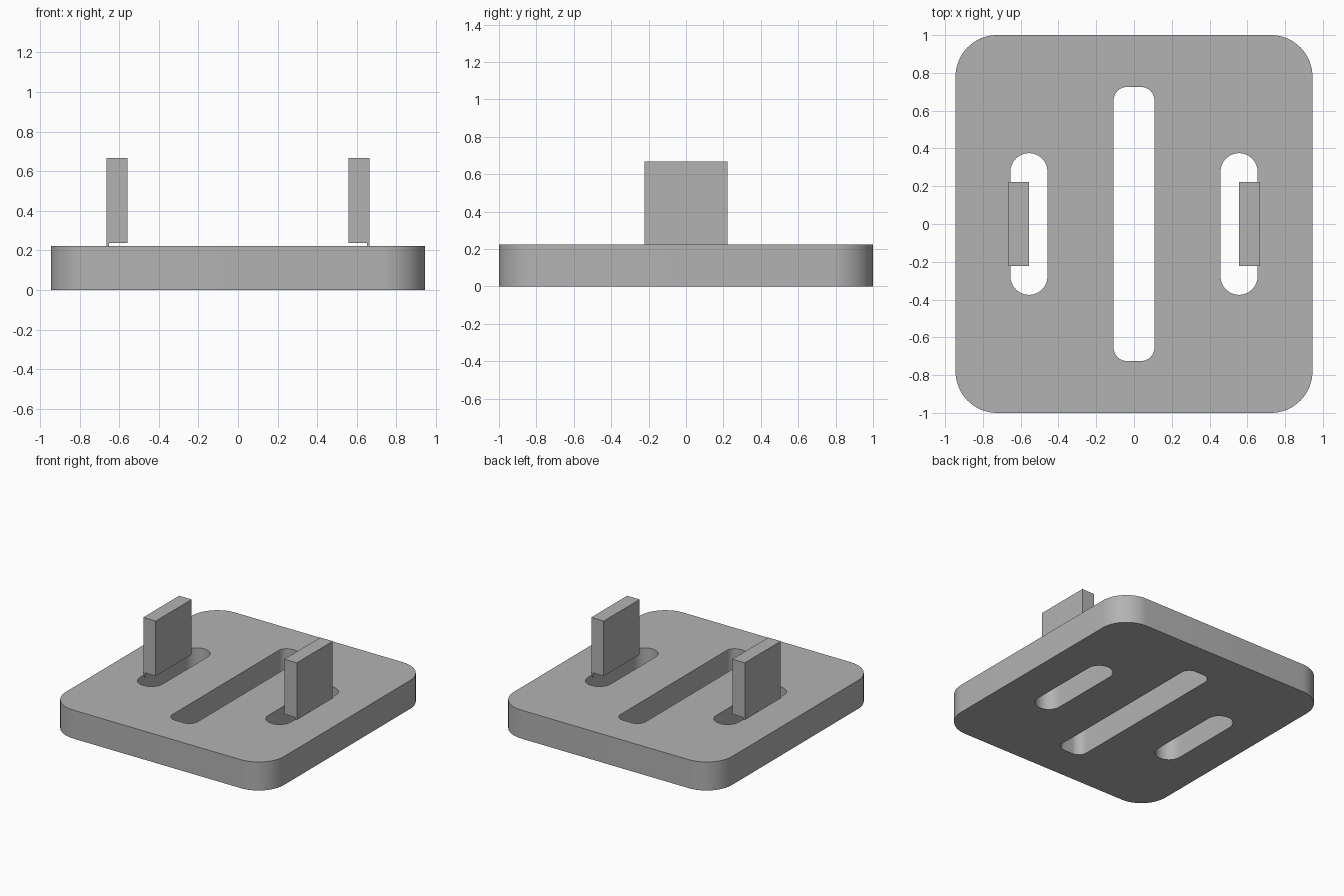
import bpy, bmesh, math

cube = bpy.data.objects.get("Cube")
if cube:
    bpy.data.objects.remove(cube, do_unlink=True)

grey = bpy.data.materials.new("plain grey")
grey.use_nodes = True
colour = (0.45, 0.45, 0.45, 1)
grey.diffuse_color = colour
grey.node_tree.nodes["Principled BSDF"].inputs["Base Color"].default_value = colour


def rounded_prism(name, x, half_x, half_y, z0, z1, radius=0, steps=12):
    """Upright block whose vertical corners are rounded."""
    outline = []
    for quarter, (sx, sy) in enumerate([(1, 1), (-1, 1), (-1, -1), (1, -1)]):
        for i in range(steps + 1 if radius else 1):
            a = (quarter + i / steps) * math.pi / 2
            outline.append((x + sx * (half_x - radius) + radius * math.cos(a),
                            sy * (half_y - radius) + radius * math.sin(a)))
    bm = bmesh.new()
    base = bm.faces.new([bm.verts.new((px, py, z0)) for px, py in outline])
    top = bmesh.ops.extrude_face_region(bm, geom=[base])["geom"]
    bmesh.ops.translate(bm, vec=(0, 0, z1 - z0),
                        verts=[v for v in top if isinstance(v, bmesh.types.BMVert)])
    bmesh.ops.remove_doubles(bm, verts=bm.verts, dist=1e-5)
    bmesh.ops.recalc_face_normals(bm, faces=bm.faces)
    mesh = bpy.data.meshes.new(name)
    bm.to_mesh(mesh)
    bm.free()
    mesh.materials.append(grey)
    obj = bpy.data.objects.new(name, mesh)
    bpy.context.collection.objects.link(obj)
    return obj


def activate(obj):
    bpy.ops.object.select_all(action="DESELECT")
    obj.select_set(True)
    bpy.context.view_layer.objects.active = obj


# Base plate with large rounded corners
plate = rounded_prism("base_plate", 0, 0.945, 1, 0, 0.223, 0.22, 16)

# Three slots cut right through the plate
cutters = [rounded_prism("centre_slot_cutter", 0, 0.108, 0.725, -0.1, 0.4, 0.07)]
for side in (-1, 1):
    cutters.append(rounded_prism("side_slot_cutter", side * 0.556,
                                 0.098, 0.375, -0.1, 0.4, 0.0975))
activate(plate)
for cutter in cutters:
    cutter.hide_render = True
    cut = plate.modifiers.new("slot", "BOOLEAN")
    cut.operation = "DIFFERENCE"
    cut.solver = "EXACT"
    cut.object = cutter
    bpy.ops.object.modifier_apply(modifier=cut.name)
    bpy.data.objects.remove(cutter, do_unlink=True)
bpy.ops.object.shade_smooth_by_angle(angle=math.radians(30))

# Upright tabs, each standing on a thin foot at the outer edge of its slot
for side, word in ((-1, "right"), (1, "left")):
    rounded_prism(word + "_tab", side * 0.611, 0.054, 0.222, 0.237, 0.668)
    rounded_prism(word + "_tab_foot", side * 0.6585, 0.0065, 0.222, 0.2, 0.237)
